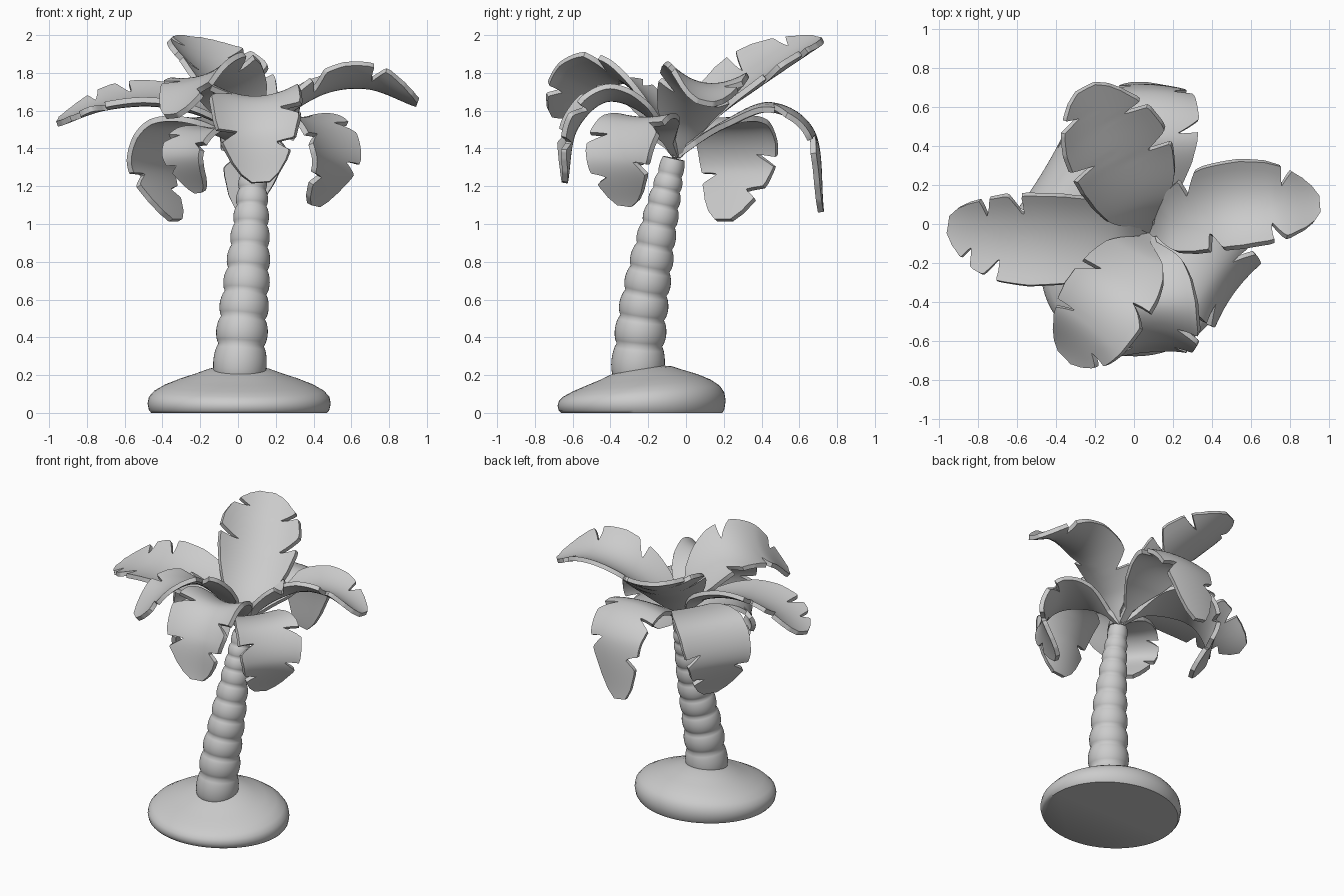
import bpy, math
from mathutils import Vector

if "Cube" in bpy.data.objects:
    bpy.data.objects.remove(bpy.data.objects["Cube"])


def curve(pts, t):
    """Smooth Catmull-Rom sample of a list of points, t in 0..1."""
    p = [Vector(q) for q in pts]
    p = [2 * p[0] - p[1]] + p + [2 * p[-1] - p[-2]]
    f = min(max(t, 0), 1) * (len(pts) - 1)
    i = min(int(f), len(pts) - 2)
    u = f - i
    a, b, c, d = p[i:i + 4]
    return 0.5 * (2 * b + (c - a) * u + (2 * a - 5 * b + 4 * c - d) * u * u
                  + (3 * b - a - 3 * c + d) * u ** 3)


def lerp_keys(keys, t):
    for (t0, v0), (t1, v1) in zip(keys, keys[1:]):
        if t <= t1:
            return v0 + (v1 - v0) * (t - t0) / (t1 - t0)
    return keys[-1][1]


def make(name, verts, faces, angle=40, thick=0):
    me = bpy.data.meshes.new(name)
    me.from_pydata(verts, [], faces)
    ob = bpy.data.objects.new(name, me)
    bpy.context.collection.objects.link(ob)
    bpy.ops.object.select_all(action='DESELECT')
    bpy.context.view_layer.objects.active = ob
    ob.select_set(True)
    if thick:
        m = ob.modifiers.new("thickness", 'SOLIDIFY')
        m.thickness, m.offset = thick, 0
        bpy.ops.object.convert(target='MESH')
    bpy.ops.object.shade_smooth_by_angle(angle=math.radians(angle))
    return ob


def loft(name, rings, angle):
    """Skin closed rings of equal length and cap both ends."""
    n = len(rings[0])
    verts = [v for r in rings for v in r]
    faces = [(k * n + i, k * n + (i + 1) % n, (k + 1) * n + (i + 1) % n, (k + 1) * n + i)
             for k in range(len(rings) - 1) for i in range(n)]
    faces += [tuple(reversed(range(n))), tuple(range(len(verts) - n, len(verts)))]
    return make(name, verts, faces, angle)


# Island base: flattened mound, higher towards the back
mound = [(0, .96), (.015, .985), (.05, 1), (.085, .985), (.115, .93), (.145, .82),
         (.175, .66), (.2, .5), (.225, .36), (.24, .2), (.245, .02)]
rings = []
for z, s in mound:
    ring = []
    for i in range(64):
        a = math.tau * i / 64
        y = .445 * s * math.sin(a)
        ring.append((.006 + .485 * s * math.cos(a), y - .235, z * (1 + .6 * y)))
    rings.append(ring)
loft("island_base", rings, 50)

# Leaning trunk with stacked bulges
path = [(.005, -.26, .18), (.025, -.235, .48), (.053, -.187, .78), (.072, -.125, 1.08), (.082, -.062, 1.36)]
radii = [(0, .143), (.25, .134), (.5, .117), (.75, .09), (1, .06)]
cuts = [0, .15, .27, .38, .485, .585, .68, .765, .84, .91, 1.0]
rings = []
for c0, c1 in zip(cuts, cuts[1:]):
    for k in range(8):
        t = c0 + (c1 - c0) * k / 8
        axis = (curve(path, t + .01) - curve(path, t - .01)).normalized()
        u = Vector((1, 0, 0))
        u = (u - axis * u.dot(axis)).normalized()
        v = axis.cross(u)
        r = lerp_keys(radii, t) * (.88 + .13 * math.sin(math.pi * k / 8) ** .7)
        rings.append([curve(path, t) + r * (u * math.cos(math.tau * i / 40) + v * math.sin(math.tau * i / 40))
                      for i in range(40)])
loft("trunk", rings, 60)

# Leaves: broad cupped blades with notched edges
OUTLINE = [(0, .08), (.1, .14), (.17, .38), (.25, .68), (.33, .86), (.42, .97), (.55, 1),
           (.68, .94), (.8, .8), (.9, .6), (.96, .42), (1, .2)]
ROOT = (.08, -.05, 1.36)


def leaf(name, mid, half, cup, roll, right_cuts, left_cuts):
    pts = [ROOT] + mid
    heading = Vector(pts[3]) - Vector(ROOT)
    side0 = Vector((heading.y, -heading.x, 0)).normalized() + Vector((0, 0, roll))
    nt, ns = 120, 6
    verts, faces = [], []
    for i in range(nt + 1):
        t = i / nt
        for j in range(-ns, ns + 1):
            s = j / ns
            notch = 1
            for c in (right_cuts if s > 0 else left_cuts):
                notch -= .48 * max(0, 1 - abs(t - c) / .032)
            w = half * lerp_keys(OUTLINE, t) * notch * s
            tt = t + .25 * t * (1 - t) * (w / half) ** 2
            p = curve(pts, tt)
            tan = (curve(pts, min(tt + .02, 1)) - curve(pts, tt - .02)).normalized()
            side = (side0 - tan * side0.dot(tan)).normalized()
            up = side.cross(tan)
            verts.append(p + side * w + up * cup * w * w / half)
    n = 2 * ns + 1
    for i in range(nt):
        for j in range(n - 1):
            a = i * n + j
            faces.append((a, a + 1, a + n + 1, a + n))
    make(name, verts, faces, 40, .03)


leaf("left_leaf", [(-.1, -.05, 1.55), (-.4, -.07, 1.64), (-.7, -.06, 1.625), (-.95, 0, 1.54)],
     .24, .25, .2, (.62, .8), (.72, .86))
leaf("right_leaf", [(.2, 0, 1.54), (.45, .08, 1.7), (.7, .1, 1.73), (.95, .1, 1.64)],
     .225, .4, .15, (.42, .74), (.36, .8))
leaf("back_upper_leaf", [(.02, .1, 1.56), (-.07, .33, 1.73), (-.17, .52, 1.86), (-.25, .7, 1.98)],
     .27, .35, -.15, (.48, .74), (.55, .85))
leaf("front_upper_leaf", [(0, -.16, 1.6), (-.1, -.35, 1.77), (-.22, -.53, 1.75), (-.35, -.68, 1.57)],
     .24, .2, -.3, (.4, .72), (.5, .84))
leaf("front_lower_leaf", [(.09, -.2, 1.58), (.09, -.42, 1.66), (.1, -.59, 1.5), (.12, -.64, 1.22)],
     .24, .3, 0, (.5, .76), (.62, .82))
leaf("front_right_lower_leaf", [(.25, -.15, 1.53), (.42, -.27, 1.53), (.5, -.35, 1.34), (.4, -.32, 1.1)],
     .22, .12, 0, (.6, .85), (.5, .74))
leaf("back_left_lower_leaf", [(-.13, .1, 1.53), (-.35, .23, 1.52), (-.45, .27, 1.3), (-.33, .2, 1.02)],
     .245, .05, 0, (.66, .86), (.78,))
leaf("back_lower_leaf", [(.1, .2, 1.53), (.11, .45, 1.63), (.1, .67, 1.48), (.03, .715, 1.07)],
     .22, -.12, 0, (.5, .74), (.58, .84))
leaf("front_left_lower_leaf", [(-.06, -.15, 1.48), (-.21, -.27, 1.48), (-.28, -.34, 1.36), (-.2, -.3, 1.17)],
     .17, .1, 0, (.55, .8), (.65,))
